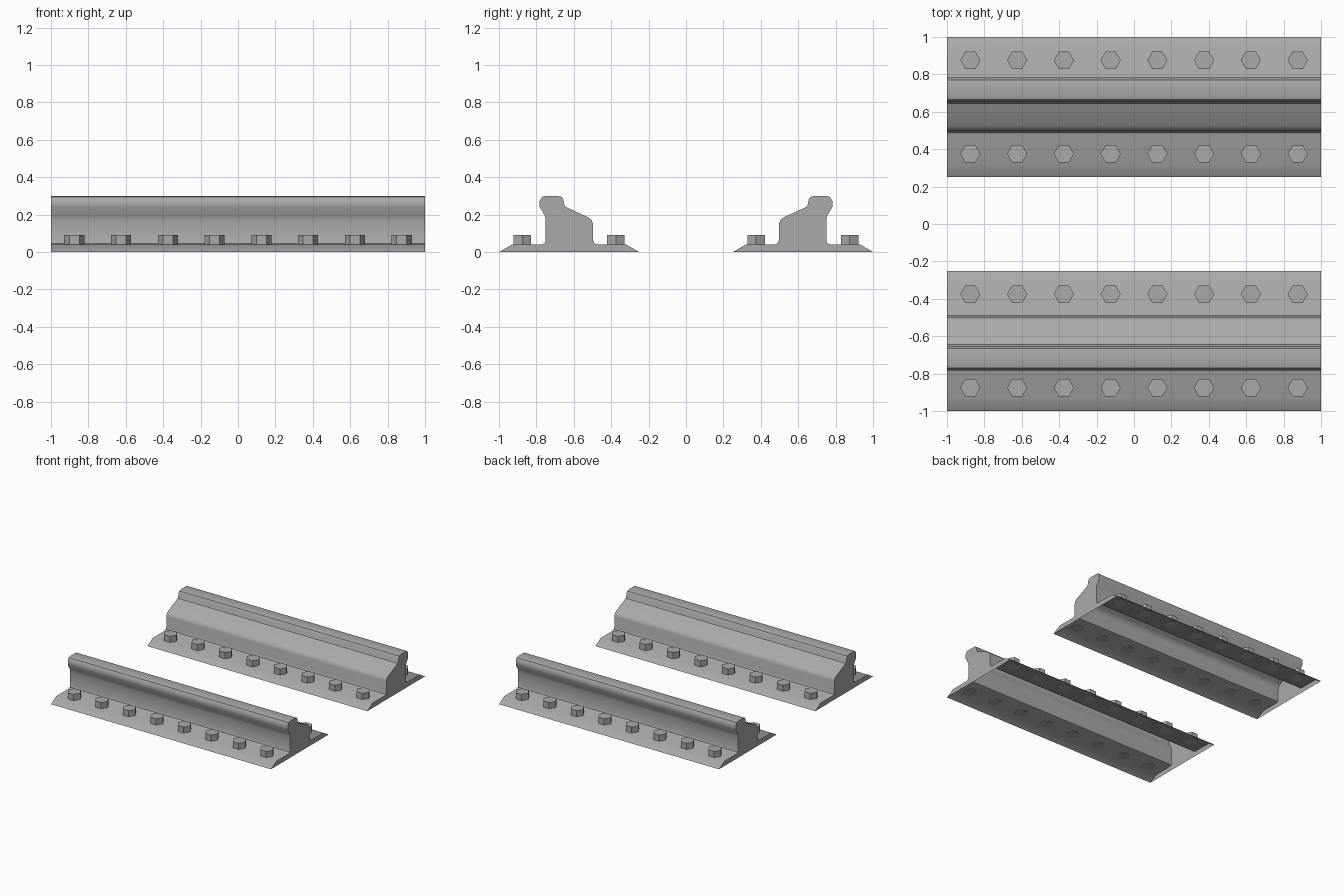
import bpy, bmesh
from math import cos, sin, pi, radians
from mathutils import Vector

cube = bpy.data.objects.get("Cube")
if cube:
    bpy.data.objects.remove(cube)

# Single steel colour
steel = bpy.data.materials.new("grey_steel")
steel.use_nodes = True
GREY = (0.4, 0.4, 0.4, 1)
steel.diffuse_color = GREY
steel.node_tree.nodes["Principled BSDF"].inputs["Base Color"].default_value = GREY


def prism(name, ring, travel, open_edge=False):
    """Sweep a closed ring along travel; open_edge skips the closing side."""
    bm = bmesh.new()
    start = [bm.verts.new(p) for p in ring]
    end = [bm.verts.new(Vector(p) + Vector(travel)) for p in ring]
    n = len(ring)
    for i in range(n - 1 if open_edge else n):
        j = (i + 1) % n
        bm.faces.new((start[i], start[j], end[j], end[i]))
    bm.faces.new(start)
    bm.faces.new(end)
    bmesh.ops.recalc_face_normals(bm, faces=bm.faces)
    mesh = bpy.data.meshes.new(name)
    bm.to_mesh(mesh)
    bm.free()
    mesh.materials.append(steel)
    obj = bpy.data.objects.new(name, mesh)
    bpy.context.collection.objects.link(obj)
    return obj


# Rail section from inner foot edge over the head to outer foot edge (y, z)
SECTION = [
    (.25, 0), (.32, .04), (.475, .04), (.49, .047), (.497, .065),
    (.497, .15), (.505, .172), (.525, .187), (.63, .235), (.645, .242),
    (.652, .255), (.655, .28), (.665, .295), (.685, .3), (.75, .3),
    (.77, .295), (.782, .275), (.782, .24), (.755, .195), (.75, .17),
    (.75, .065), (.756, .047), (.77, .04), (.93, .04), (1, 0),
]

for side, label in ((1, "back"), (-1, "front")):
    # Rail body, open underneath
    rail = prism(label + "_rail", [(-1, side * y, z) for y, z in SECTION],
                 (2, 0, 0), open_edge=True)
    bpy.ops.object.select_all(action="DESELECT")
    rail.select_set(True)
    bpy.context.view_layer.objects.active = rail
    bpy.ops.object.shade_smooth_by_angle(angle=radians(35))

    # Hexagonal bolts along both foot flanges
    for row, y in (("inner", .375), ("outer", .875)):
        for i in range(8):
            x = -.875 + .25 * i
            ring = [(x + .054 * cos(k * pi / 3), side * y + .054 * sin(k * pi / 3), .038)
                    for k in range(6)]
            prism(f"{label}_{row}_bolt_{i + 1}", ring, (0, 0, .052))
